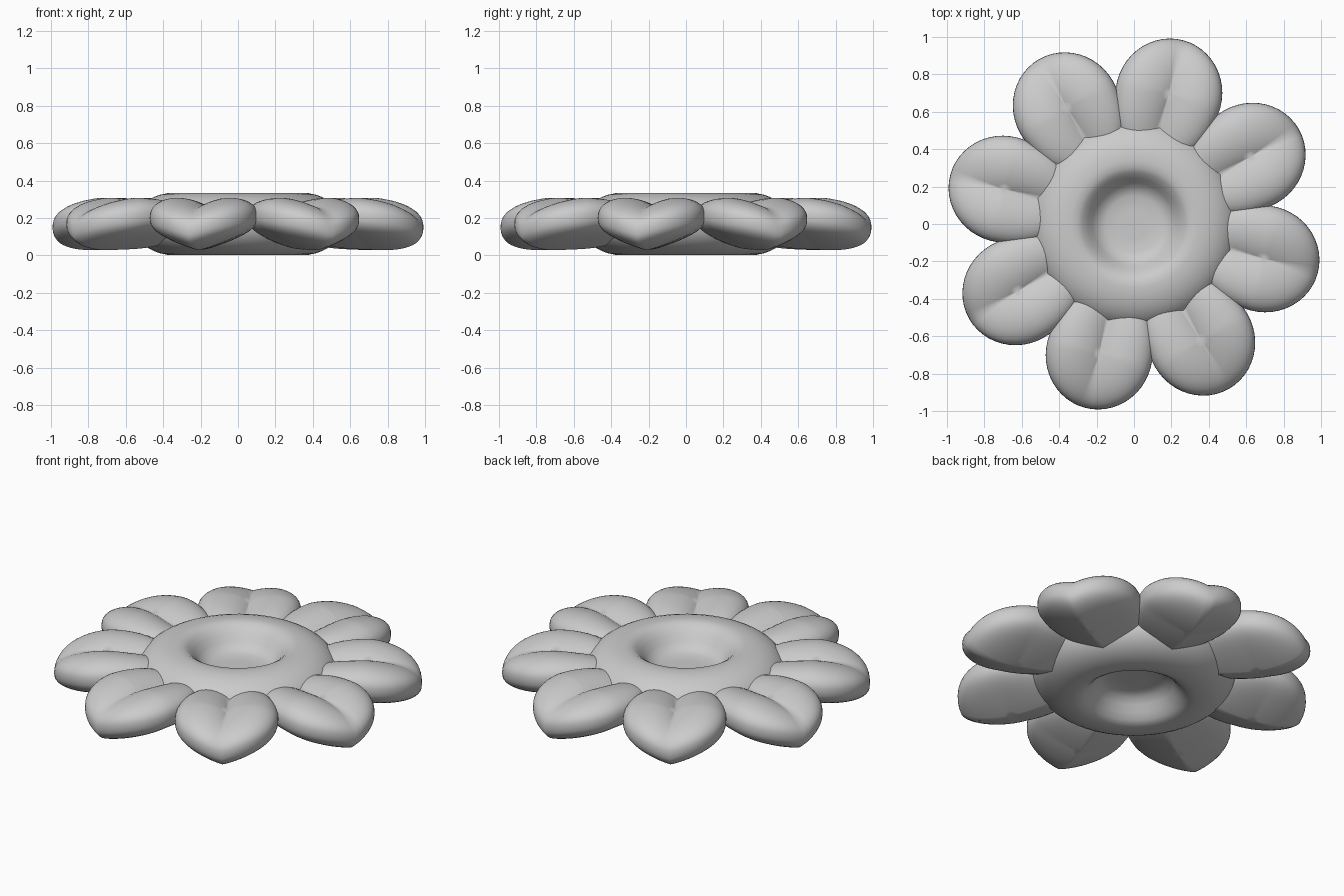
import bpy, bmesh, math
from mathutils import Matrix

if "Cube" in bpy.data.objects:
    bpy.data.objects.remove(bpy.data.objects["Cube"])


def finish(bm, name):
    bmesh.ops.recalc_face_normals(bm, faces=bm.faces)
    for f in bm.faces:
        f.smooth = True
    me = bpy.data.meshes.new(name)
    bm.to_mesh(me)
    bm.free()
    ob = bpy.data.objects.new(name, me)
    bpy.context.collection.objects.link(ob)
    return ob


# Flower centre: a ring-shaped cushion with a dimple above and below
MID = 0.168
upper = [(0, 0.035), (0.08, 0.035), (0.15, 0.037), (0.19, 0.052),
         (0.22, 0.083), (0.245, 0.118), (0.275, 0.148)]
for i in range(11):
    a = math.radians(100 - 10 * i)
    upper.append((0.34 + 0.22 * math.cos(a), 0.167 * math.sin(a)))
profile = [(r, MID + h) for r, h in upper]
profile += [(r, MID - h) for r, h in reversed(upper[:-1])]
bm = bmesh.new()
verts = [bm.verts.new((r, 0, z)) for r, z in profile]
edges = [bm.edges.new(p) for p in zip(verts, verts[1:])]
bmesh.ops.spin(bm, geom=verts + edges, cent=(0, 0, 0), axis=(0, 0, 1),
               angle=2 * math.pi, steps=64)
bmesh.ops.remove_doubles(bm, verts=bm.verts, dist=0.0005)
finish(bm, "flower_centre")


# Petal: a sphere flattened, tapered inwards, cupped and creased along its top
def petal(name, angle):
    bm = bmesh.new()
    bmesh.ops.create_uvsphere(bm, u_segments=48, v_segments=28, radius=1)
    for v in bm.verts:
        X, Y, Z = v.co
        r = 0.72 + X * (0.297 if X > 0 else 0.38)
        z = 0.16 + 0.05 * math.sin(math.pi / 2 * min(1, abs(Y)))
        z -= 0.03 * max(X, 0)
        z += math.copysign(abs(Z) ** 0.8 * 0.128, Z)
        if Z > 0:
            fade = min(1, max(0, (0.9 - X) / 1.2))
            z -= 0.03 * Z * fade * math.exp(-abs(Y) / 0.2)
        v.co = (r, Y * 0.285, z)
    bm.transform(Matrix.Rotation(angle, 4, 'Z'))
    finish(bm, name)


for k in range(8):
    petal(f"petal_{k + 1}", math.radians(30 + 45 * k))
